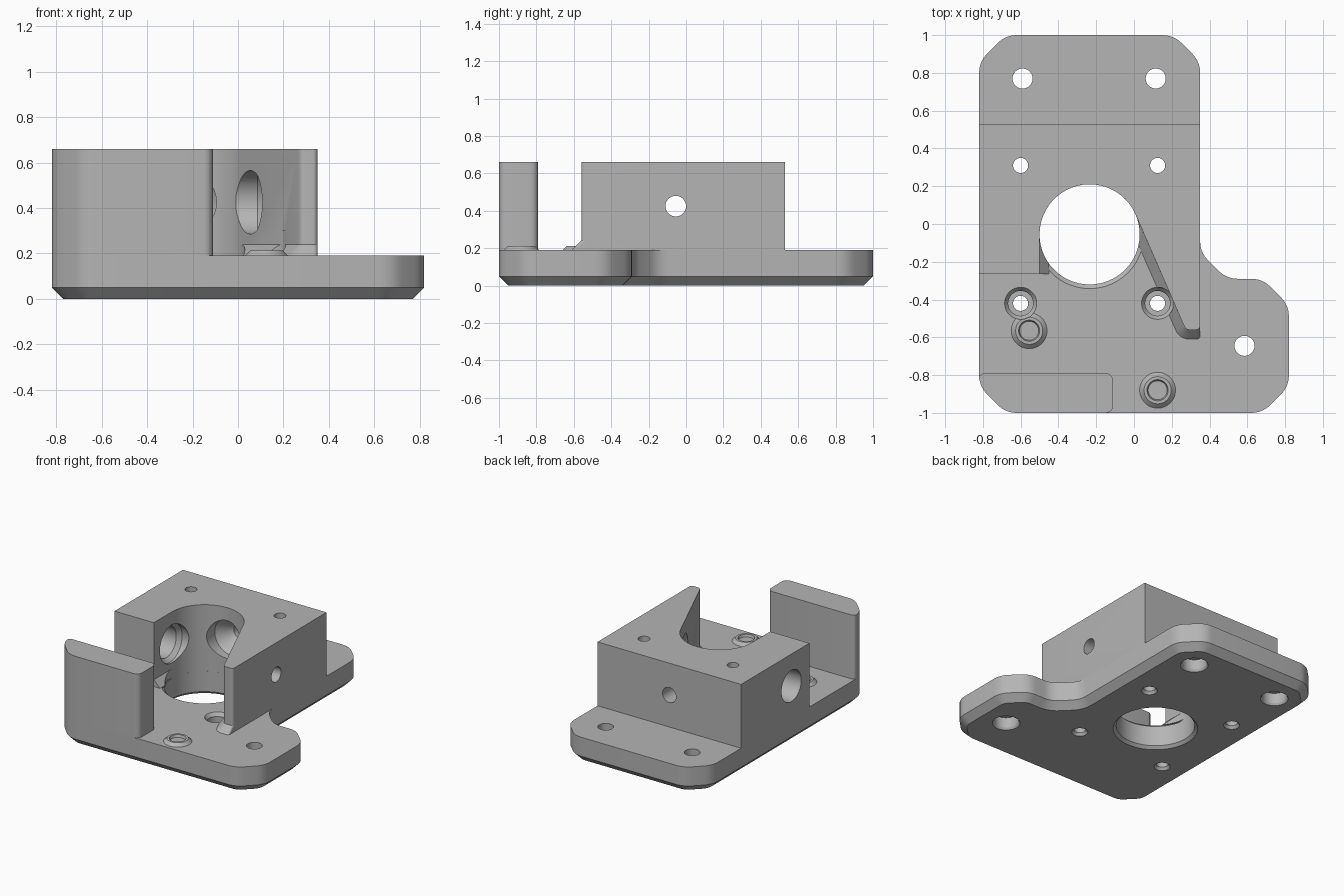
import bpy, bmesh, math
from mathutils import Vector, Matrix

if "Cube" in bpy.data.objects:
    bpy.data.objects.remove(bpy.data.objects["Cube"])

grey = bpy.data.materials.new("plain grey")
grey.diffuse_color = (0.46, 0.46, 0.46, 1)
grey.use_nodes = True
grey.node_tree.nodes["Principled BSDF"].inputs["Base Color"].default_value = grey.diffuse_color

TOP, PLATE = 0.66, 0.19          # overall height, plate thickness
CX, CY, BORE = -0.235, -0.055, 0.265   # main bore
MID = 0.425                      # height of the cross holes


def rounded(points, seg=8):
    """Polygon from (x, y, radius) corners with filleted corners."""
    out, n = [], len(points)
    for i, (x, y, r) in enumerate(points):
        p = Vector((x, y))
        if r == 0:
            out.append(p)
            continue
        a = (Vector(points[i - 1][:2]) - p).normalized()
        b = (Vector(points[(i + 1) % n][:2]) - p).normalized()
        half = a.angle(b) / 2
        c = p + (a + b).normalized() * r / math.sin(half)
        s = p + a * r / math.tan(half) - c
        e = p + b * r / math.tan(half) - c
        sweep = math.atan2(s.x * e.y - s.y * e.x, s.dot(e))
        out += [c + Matrix.Rotation(sweep * k / seg, 2) @ s for k in range(seg + 1)]
    return out


def loft(bm, rings):
    """Closed solid through rings of equal vertex count."""
    rows = [[bm.verts.new(v) for v in ring] for ring in rings]
    n = len(rows[0])
    for lo, hi in zip(rows, rows[1:]):
        for i in range(n):
            j = (i + 1) % n
            bm.faces.new((lo[i], lo[j], hi[j], hi[i]))
    bm.faces.new(rows[0][::-1])
    bm.faces.new(rows[-1])


def lathe(bm, profile, origin, axis=(0, 0, 1), seg=40):
    """Solid of revolution from (radius, distance along axis) pairs."""
    m = Matrix.Translation(origin) @ Vector(axis).to_track_quat('Z', 'Y').to_matrix().to_4x4()
    ang = [2 * math.pi * (k + 0.5) / seg for k in range(seg)]
    loft(bm, [[m @ Vector((r * math.cos(t), r * math.sin(t), h)) for t in ang]
              for r, h in profile])


def finish(name, bm):
    bmesh.ops.recalc_face_normals(bm, faces=bm.faces)
    me = bpy.data.meshes.new(name)
    bm.to_mesh(me)
    bm.free()
    ob = bpy.data.objects.new(name, me)
    bpy.context.collection.objects.link(ob)
    me.materials.append(grey)
    return ob


def prism(name, outline, z0, z1):
    bm = bmesh.new()
    loft(bm, [[(p[0], p[1], z) for p in outline] for z in (z0, z1)])
    return finish(name, bm)


def select(ob):
    bpy.ops.object.select_all(action='DESELECT')
    ob.select_set(True)
    bpy.context.view_layer.objects.active = ob


def cut(ob, *cutters):
    select(ob)
    for c in cutters:
        mod = ob.modifiers.new("cut", 'BOOLEAN')
        mod.operation, mod.solver, mod.object = 'DIFFERENCE', 'EXACT', c
        bpy.ops.object.modifier_apply(modifier=mod.name)


# Base plate with chamfered lower rim
R = 0.14
outline = rounded([(-0.82, -0.86, R), (-0.68, -1, R), (0.68, -1, R), (0.82, -0.86, R),
                   (0.82, -0.43, R), (0.68, -0.29, R), (0.49, -0.29, R), (0.35, -0.15, R),
                   (0.35, 0.86, R), (0.21, 1, R), (-0.68, 1, R), (-0.82, 0.86, R)], 5)


def inset(poly, d):
    """Move a counter-clockwise outline inward by d."""
    out = []
    for i, p in enumerate(poly):
        u = (p - poly[i - 1]).normalized()
        v = (poly[(i + 1) % len(poly)] - p).normalized()
        nrm = Vector((-u.y - v.y, u.x + v.x)).normalized()
        out.append(p + nrm * d / max(0.5, nrm.dot(Vector((-u.y, u.x)))))
    return out


bm = bmesh.new()
loft(bm, [[(p.x, p.y, 0) for p in inset(outline, 0.05)],
          [(p.x, p.y, 0.05) for p in outline], [(p.x, p.y, PLATE) for p in outline]])
plate = finish("base_plate", bm)

# Main block: bore arc runs into a slanted arm on the right
tan_a = math.radians(23.6)
arc = [(CX + BORE * math.cos(a), CY + BORE * math.sin(a), 0)
       for a in (math.pi + (tan_a - math.pi) * k / 36 for k in range(37))]
block = prism("main_block", rounded(
    [(-0.82, -0.265, 0), (-0.5, -0.265, 0)] + arc +
    [(0.274, -0.56, 0.03), (0.35, -0.56, 0.02), (0.35, 0.53, 0), (-0.82, 0.53, 0)]),
    PLATE - 0.02, TOP)

# Front wall
wall = prism("front_wall", rounded(
    [(-0.82, -0.86, R), (-0.68, -1, R), (-0.11, -1, 0.04), (-0.11, -0.79, 0.04),
     (-0.82, -0.79, 0.03)], 5), PLATE, TOP)

# Sloped feet along the inner walls
bm = bmesh.new()
low = rounded([(-0.038, 0.03, 0), (0.242, -0.61, 0.08), (0.35, -0.61, 0.02), (0.35, 0.05, 0)])
high = rounded([(0.008, 0.05, 0), (0.274, -0.56, 0.03), (0.35, -0.56, 0.02), (0.35, 0.05, 0)])
loft(bm, [[(p.x, p.y, PLATE - 0.01) for p in low], [(p.x, p.y, PLATE) for p in low],
          [(p.x, p.y, 0.24) for p in high]])
arm_foot = finish("arm_foot", bm)
bm = bmesh.new()
loft(bm, [[(-0.52, y, PLATE - 0.01), (-0.45, y, PLATE - 0.01), (-0.45, y, PLATE),
           (-0.5, y, 0.24), (-0.52, y, 0.24)] for y in (-0.265, -0.05)])
left_foot = finish("left_foot", bm)

# Raised rings with a shallow dimple
rings = []
for i, (x, y) in enumerate([(-0.555, -0.565), (0.125, -0.88)]):
    bm = bmesh.new()
    lathe(bm, [(0.095, -0.01), (0.095, 0), (0.072, 0.022), (0.056, 0.022), (0.05, 0.004)],
          (x, y, PLATE))
    rings.append(finish("raised_ring_%d" % (i + 1), bm))

# Vertical screw holes
bm = bmesh.new()
for x, y in [(-0.59, 0.77), (0.115, 0.77), (0.585, -0.645)]:
    lathe(bm, [(0.1, -0.01), (0.085, 0.015), (0.085, 0.09), (0.053, 0.09), (0.053, 0.3)], (x, y, 0))
for x in (-0.6, 0.125):
    lathe(bm, [(0.062, -0.01), (0.04, 0.02), (0.04, 0.8)], (x, 0.31, 0))
    lathe(bm, [(0.062, -0.01), (0.04, 0.02), (0.04, 0.12), (0.066, 0.12),
               (0.066, 0.165), (0.085, 0.19), (0.085, 0.3)], (x, -0.42, 0))
screw_cut = finish("screw_hole_cutter", bm)

# Main bore, chamfered at both ends of the plate
bm = bmesh.new()
lathe(bm, [(BORE + 0.03, -0.01), (BORE, 0.02), (BORE, PLATE - 0.02), (BORE + 0.022, PLATE),
           (BORE + 0.022, 0.3)], (CX, CY, 0), seg=72)
plate_bore = finish("plate_bore_cutter", bm)
bm = bmesh.new()
lathe(bm, [(BORE, 0), (BORE, 0.5)], (CX, CY, 0), seg=72)
foot_bore = finish("foot_bore_cutter", bm)

# Cross holes: countersunk from the bore, wide access hole on the left
bm = bmesh.new()
for axis in [(1, 0, 0), (0, 1, 0)]:
    lathe(bm, [(0.14, 0.16), (0.14, 0.32), (0.055, 0.42), (0.055, 0.7)], (CX, CY, MID), axis)
lathe(bm, [(0.14, 0.16), (0.14, 0.28), (0.115, 0.31), (0.115, 0.7)], (CX, CY, MID), (-1, 0, 0))
cross_cut = finish("cross_hole_cutter", bm)

cut(plate, screw_cut, plate_bore)
cut(block, screw_cut, cross_cut)
cut(arm_foot, screw_cut, foot_bore)
cut(left_foot, foot_bore)
cut(rings[0], screw_cut)

for c in (screw_cut, plate_bore, foot_bore, cross_cut):
    bpy.data.objects.remove(c)
for ob in (plate, block, wall, arm_foot, left_foot, *rings):
    select(ob)
    bpy.ops.object.shade_smooth_by_angle(angle=math.radians(30))
